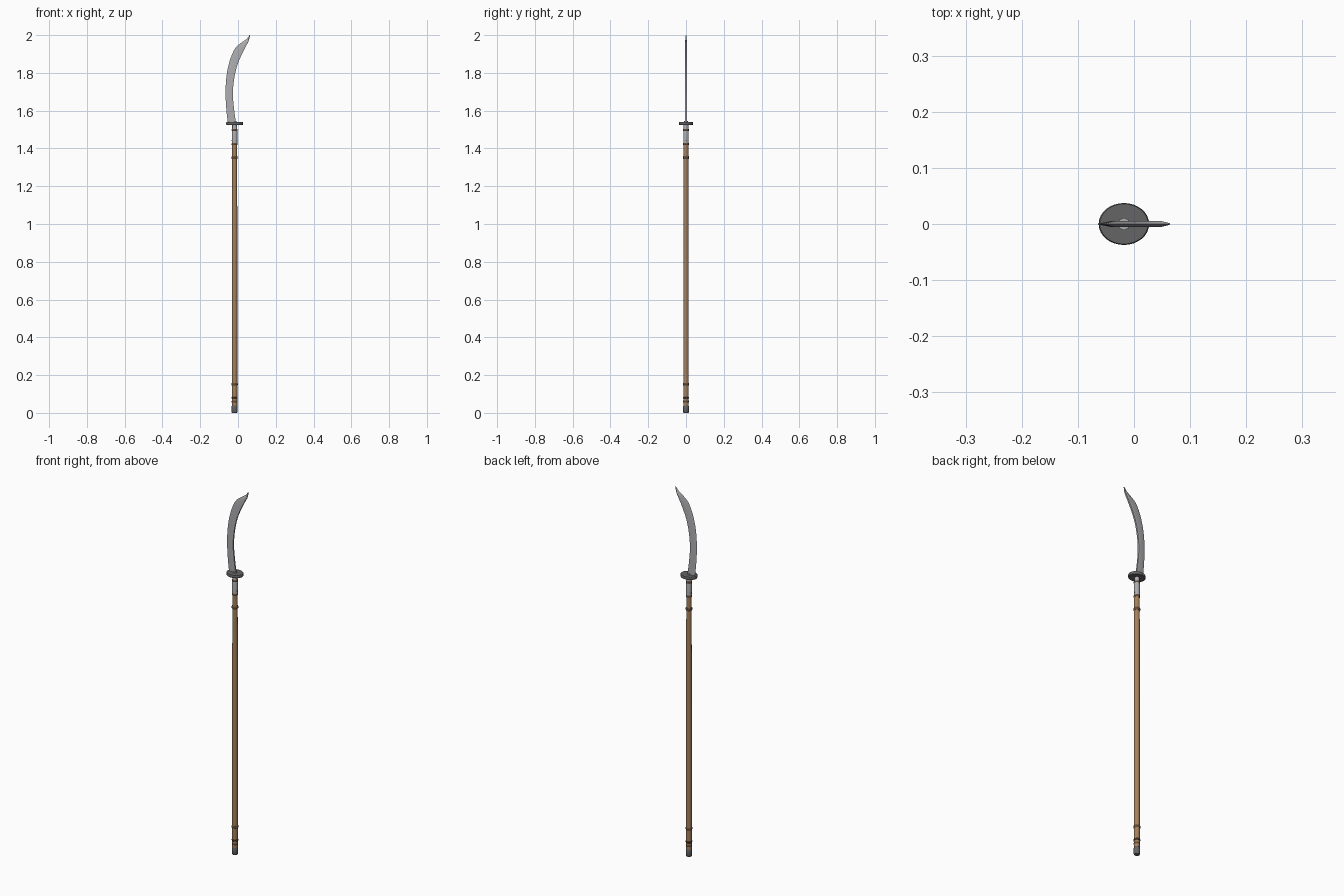
import bpy, bmesh, math
from mathutils import Vector

if "Cube" in bpy.data.objects:
    bpy.data.objects.remove(bpy.data.objects["Cube"])

CX = -0.018  # shaft axis


def material(name, rgb):
    m = bpy.data.materials.new(name)
    m.diffuse_color = (*rgb, 1)
    m.use_nodes = True
    m.node_tree.nodes["Principled BSDF"].inputs["Base Color"].default_value = m.diffuse_color
    return m


wood = material("wood", (0.38, 0.22, 0.11))
binding = material("binding", (0.12, 0.07, 0.04))
iron = material("dark_iron", (0.13, 0.13, 0.13))
steel = material("steel", (0.42, 0.42, 0.44))


def finish(name, bm, mat, angle=35):
    bmesh.ops.recalc_face_normals(bm, faces=bm.faces[:])
    me = bpy.data.meshes.new(name)
    bm.to_mesh(me)
    bm.free()
    ob = bpy.data.objects.new(name, me)
    bpy.context.collection.objects.link(ob)
    me.materials.append(mat)
    bpy.ops.object.select_all(action='DESELECT')
    ob.select_set(True)
    bpy.context.view_layer.objects.active = ob
    bpy.ops.object.shade_smooth_by_angle(angle=math.radians(angle))
    return ob


def loft(bm, rings):
    loops = [[bm.verts.new(p) for p in r] for r in rings]
    n = len(loops[0])
    for a, b in zip(loops, loops[1:]):
        for i in range(n):
            j = (i + 1) % n
            bm.faces.new((a[i], a[j], b[j], b[i]))
    bm.faces.new(loops[0][::-1])
    bm.faces.new(loops[-1])


def turned(name, profile, mat, sides=16, squash=1.0):
    """Lathe a (radius, z) profile about the shaft axis."""
    bm = bmesh.new()
    loft(bm, [[(CX + r * math.cos(2 * math.pi * i / sides),
                r * squash * math.sin(2 * math.pi * i / sides), z)
               for i in range(sides)] for r, z in profile])
    return finish(name, bm, mat)


# Wooden shaft and metal fittings
turned("shaft", [(0.0145, 0.04), (0.0145, 0.8), (0.0135, 1.43)], wood)
turned("butt_cap", [(0.013, 0), (0.0155, 0.004), (0.0155, 0.034),
                    (0.0135, 0.041), (0.0135, 0.048)], iron)
turned("socket_sleeve", [(0.0145, 1.42), (0.0145, 1.495), (0.0125, 1.505),
                         (0.0125, 1.526)], steel)
turned("blade_collar", [(0.011, 1.538), (0.011, 1.546)], steel, 8)

# Bound rings along the shaft
for i, (z, r, h) in enumerate([(0.06, 0.0155, 0.014), (0.08, 0.0165, 0.01),
                               (0.152, 0.017, 0.014), (1.351, 0.0165, 0.016),
                               (1.423, 0.016, 0.012), (1.498, 0.0155, 0.012)]):
    turned(f"binding_ring_{i + 1}", [(r - 0.002, z - h / 2), (r, z - h / 4),
                                     (r, z + h / 4), (r - 0.002, z + h / 2)], binding)

# Retaining peg through the socket
bm = bmesh.new()
loft(bm, [[(x, 0.003 * math.cos(t * math.pi / 4), 1.442 + 0.003 * math.sin(t * math.pi / 4))
           for t in range(8)] for x in (CX - 0.0165, CX + 0.0155)])
finish("socket_peg", bm, iron)

# Oval hand guard
turned("guard", [(0.043, 1.525), (0.045, 1.528), (0.045, 1.537), (0.043, 1.540)],
       iron, 32, 0.83)

# Curved blade: cutting edge and spine curves
stations = [((-0.054, 1.535), (-0.011, 1.535)), ((-0.062, 1.61), (-0.021, 1.61)),
            ((-0.066, 1.70), (-0.027, 1.69)), ((-0.060, 1.79), (-0.020, 1.77)),
            ((-0.042, 1.87), (-0.004, 1.84)), ((-0.015, 1.93), (0.022, 1.902)),
            ((0.018, 1.96), (0.044, 1.945)), ((0.045, 1.979), (0.056, 1.968)),
            ((0.062, 2.0), (0.064, 1.996))]


def spline(pts, per=4):
    pts = [Vector(p) for p in pts]
    ext = [2 * pts[0] - pts[1]] + pts + [2 * pts[-1] - pts[-2]]
    out = []
    for a, b, c, d in zip(ext, ext[1:], ext[2:], ext[3:]):
        for k in range(per):
            t = k / per
            out.append(0.5 * (2 * b + (c - a) * t + (2 * a - 5 * b + 4 * c - d) * t * t
                              + (3 * b - a - 3 * c + d) * t ** 3))
    return out + [pts[-1]]


rings = []
for e, s in zip(spline([p[0] for p in stations]), spline([p[1] for p in stations])):
    ridge = e.lerp(s, 0.65)
    w = min(1, (s - e).length / 0.02)
    h, q = 0.0052 * w + 0.0003, 0.004 * w + 0.0003
    rings.append([(e.x, 0, e.y), (ridge.x, -h, ridge.y), (s.x, -q, s.y),
                  (s.x, q, s.y), (ridge.x, h, ridge.y)])
bm = bmesh.new()
loft(bm, rings)
finish("blade", bm, steel, 20)
